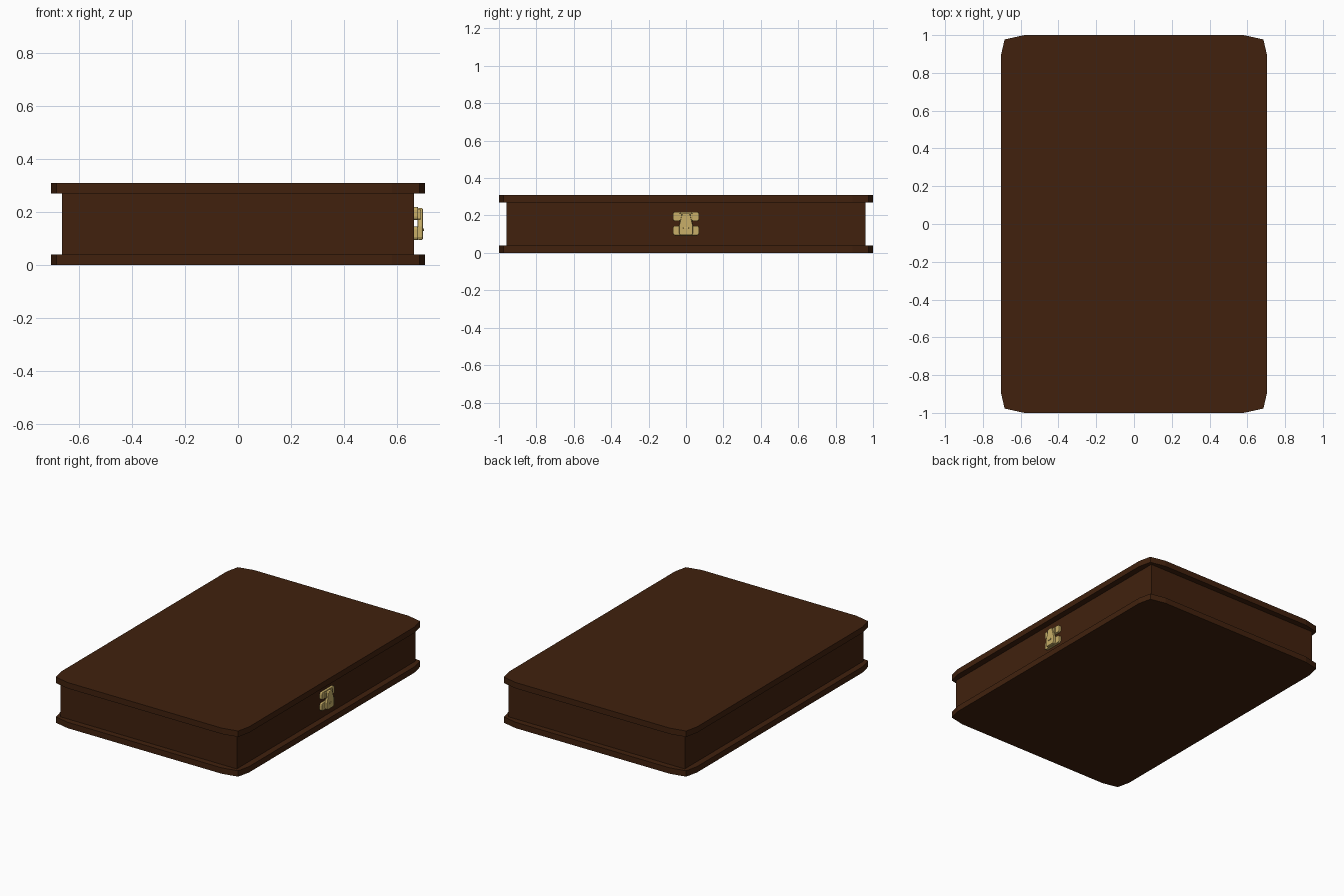
import bpy, bmesh, math

if "Cube" in bpy.data.objects:
    bpy.data.objects.remove(bpy.data.objects["Cube"])


def material(name, rgb):
    m = bpy.data.materials.new(name)
    m.diffuse_color = (*rgb, 1)
    m.use_nodes = True
    m.node_tree.nodes["Principled BSDF"].inputs["Base Color"].default_value = m.diffuse_color
    return m


WOOD = material("dark_brown_wood", (0.052, 0.0152, 0.0042))
BRASS = material("brass", (0.58, 0.43, 0.14))


def prism(name, outline, depth, mat, bevel=0.0):
    """Extrude a 2D outline; depth = (start, end). Wood goes along z, brass along x."""
    along_x = mat is BRASS
    a, b = depth
    bm = bmesh.new()
    face = bm.faces.new([bm.verts.new((a, u, v) if along_x else (u, v, a)) for u, v in outline])
    ext = bmesh.ops.extrude_face_region(bm, geom=[face])
    moved = [g for g in ext["geom"] if isinstance(g, bmesh.types.BMVert)]
    bmesh.ops.translate(bm, verts=moved, vec=(b - a, 0, 0) if along_x else (0, 0, b - a))
    bmesh.ops.recalc_face_normals(bm, faces=bm.faces)
    me = bpy.data.meshes.new(name)
    bm.to_mesh(me)
    bm.free()
    me.materials.append(mat)
    ob = bpy.data.objects.new(name, me)
    bpy.context.collection.objects.link(ob)
    if bevel:
        mod = ob.modifiers.new("soft_edges", "BEVEL")
        mod.width, mod.segments, mod.limit_method = bevel, 2, "ANGLE"
    return ob


def rounded(y0, y1, z0, z1, r, n=3):
    """Rectangle outline with rounded corners."""
    pts = []
    for i, (cy, cz) in enumerate([(y1 - r, z1 - r), (y0 + r, z1 - r), (y0 + r, z0 + r), (y1 - r, z0 + r)]):
        for k in range(n + 1):
            t = math.pi / 2 * (i + k / n)
            pts.append((cy + r * math.cos(t), cz + r * math.sin(t)))
    return pts


# Covers with faceted corners, and the box body between them
corner = [(0.705, 0.89), (0.685, 0.977), (0.58, 1.0)]
right = [(x, -y) for x, y in reversed(corner)] + corner
board = right + [(-x, -y) for x, y in right]
prism("bottom_board", board, (0.0, 0.04), WOOD)
prism("lid_board", board, (0.27, 0.31), WOOD)
prism("box_body", [(-0.663, -0.96), (0.663, -0.96), (0.663, 0.96), (-0.663, 0.96)], (0.04, 0.27), WOOD)

# Clasp: two mounting plates on the right side
prism("upper_clasp_plate", rounded(-0.07, 0.07, 0.17, 0.219, 0.012), (0.66, 0.679), BRASS, 0.003)
prism("lower_clasp_plate", rounded(-0.07, 0.07, 0.094, 0.145, 0.012), (0.66, 0.679), BRASS, 0.003)

# Clasp: swinging hasp, narrower at the top, with side knuckles and a catch
half = [(0.032, 0.095), (0.037, 0.105), (0.037, 0.145), (0.022, 0.205), (0.016, 0.214)]
prism("clasp_hasp", half + [(-y, z) for y, z in reversed(half)], (0.677, 0.697), BRASS, 0.004)
for side, s in (("front", -1), ("back", 1)):
    prism(side + "_clasp_knuckle", rounded(min(s * 0.024, s * 0.037), max(s * 0.024, s * 0.037), 0.172, 0.212, 0.004),
          (0.677, 0.688), BRASS, 0.003)
prism("clasp_catch", rounded(-0.015, 0.015, 0.128, 0.138, 0.004), (0.69, 0.701), BRASS, 0.002)
